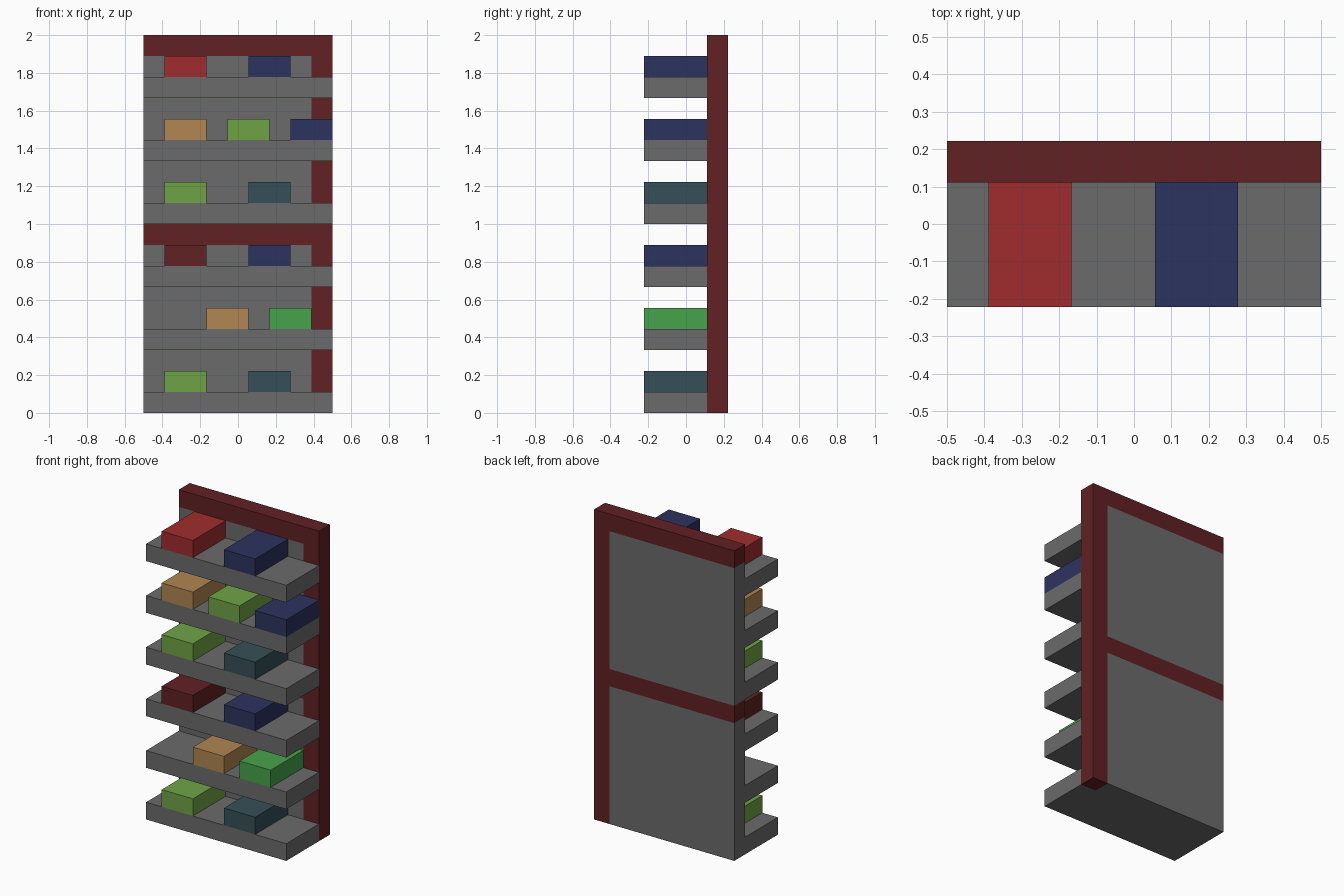
import bpy
import bmesh

cube = bpy.data.objects.get("Cube")
if cube:
    bpy.data.objects.remove(cube, do_unlink=True)

U = 1 / 9  # building module: 9 wide, 4 deep, 18 tall


def linear(c):
    c /= 255
    return c / 12.92 if c <= 0.04045 else ((c + 0.055) / 1.055) ** 2.4


def make_material(name, rgb):
    colour = (*[linear(c) for c in rgb], 1)
    mat = bpy.data.materials.new(name)
    mat.use_nodes = True
    mat.diffuse_color = colour
    bsdf = next(n for n in mat.node_tree.nodes if n.type == 'BSDF_PRINCIPLED')
    bsdf.inputs["Base Color"].default_value = colour
    bsdf.inputs["Roughness"].default_value = 0.8
    return mat


MATS = {name: make_material(name, rgb) for name, rgb in {
    "grey": (107, 107, 107),
    "maroon": (97, 33, 35),
    "red": (160, 44, 46),
    "navy": (44, 51, 95),
    "tan": (177, 134, 82),
    "lime": (111, 163, 70),
    "green": (70, 163, 75),
    "teal": (53, 79, 87),
}.items()}


def box(name, x, y, z, colour):
    """Box from (low, high) module ranges measured from the front bottom corner."""
    bm = bmesh.new()
    bmesh.ops.create_cube(bm, size=1)
    for v in bm.verts:
        v.co = ((x[v.co.x > 0] - 4.5) * U, (y[v.co.y > 0] - 2) * U, z[v.co.z > 0] * U)
    mesh = bpy.data.meshes.new(name)
    bm.to_mesh(mesh)
    bm.free()
    mesh.materials.append(MATS[colour])
    obj = bpy.data.objects.new(name, mesh)
    bpy.context.collection.objects.link(obj)


# Back wall: one side post, and a grey panel under a rail for each half
WALL, FRONT = (3, 4), (0, 3)
box("side_post", (8, 9), WALL, (0, 18), "maroon")
for half, z in (("lower", 0), ("upper", 9)):
    box(half + "_back_panel", (0, 8), WALL, (z, z + 8), "grey")
    box(half + "_rail", (0, 8), WALL, (z + 8, z + 9), "maroon")

# Shelves from bottom to top, each with its blocks: (left edge, colour)
shelves = [
    [(1, "lime"), (5, "teal")],
    [(3, "tan"), (6, "green")],
    [(1, "maroon"), (5, "navy")],
    [(1, "lime"), (5, "teal")],
    [(1, "tan"), (4, "lime"), (7, "navy")],
    [(1, "red"), (5, "navy")],
]
for i, blocks in enumerate(shelves):
    z = 3 * i
    box(f"shelf_{i + 1}", (0, 9), FRONT, (z, z + 1), "grey")
    for x, colour in blocks:
        box(f"{colour}_block_{i + 1}", (x, x + 2), FRONT, (z + 1, z + 2), colour)
